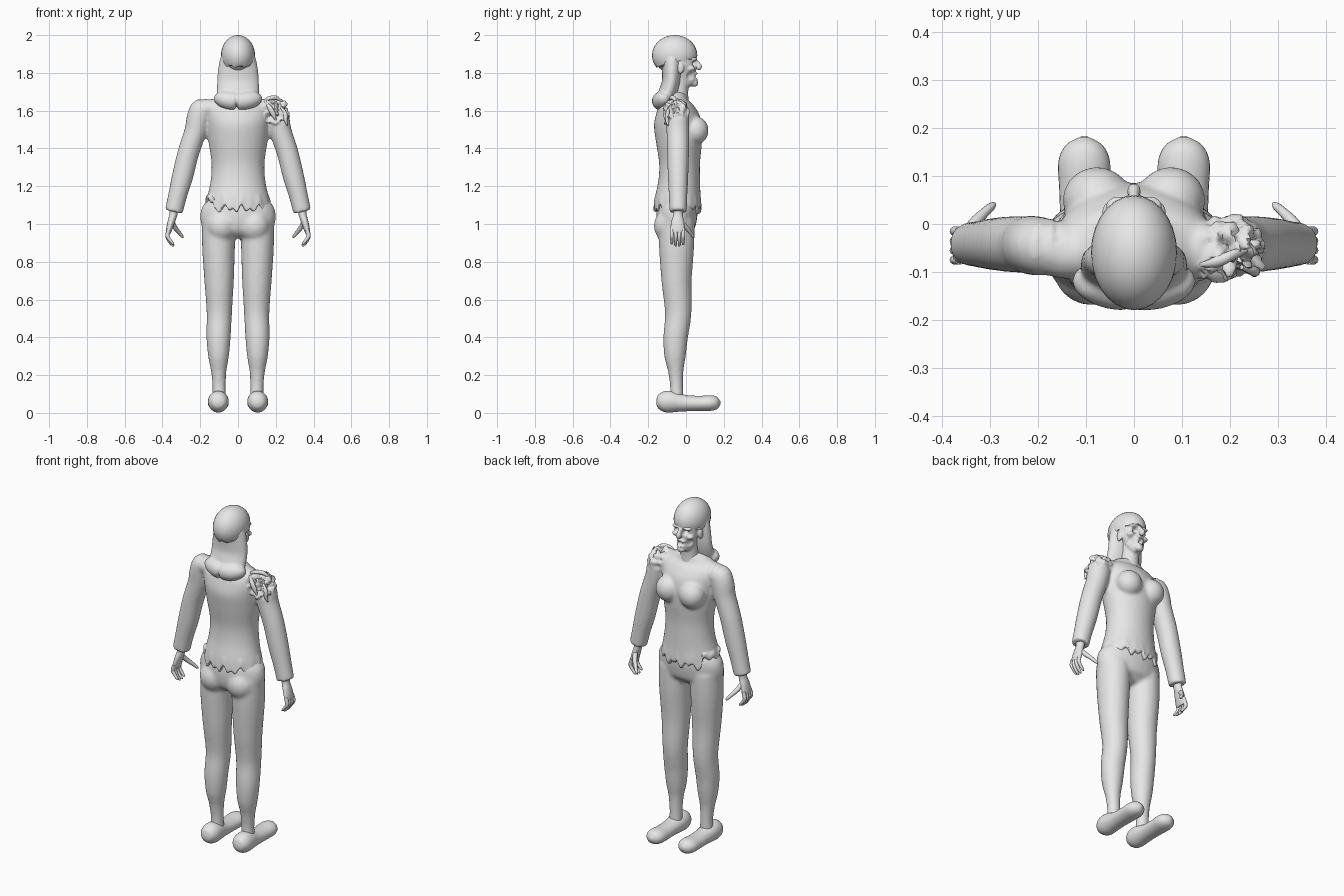
import bpy, bmesh, math
from mathutils import Vector, Matrix, noise

grey = bpy.data.materials.new("plain_grey")
grey.diffuse_color = (0.8, 0.8, 0.8, 1)


def spline(a, b, c, d, t):
    return [0.5 * (2*q + (r-p)*t + (2*p-5*q+4*r-s)*t*t + (3*q-p-3*r+s)*t**3)
            for p, q, r, s in zip(a, b, c, d)]


def loft(bm, rows, sides=28, steps=4):
    """Smooth tube through rows of (x, y, z, radius_a, radius_b)."""
    n, path = len(rows), []
    for i in range(n - 1):
        a, d = rows[max(i-1, 0)], rows[min(i+2, n-1)]
        path += [spline(a, rows[i], rows[i+1], d, k/steps) for k in range(steps)]
    path.append(list(rows[-1]))
    rings = []
    for i, (x, y, z, ra, rb) in enumerate(path):
        t = Vector(path[min(i+1, len(path)-1)][:3]) - Vector(path[max(i-1, 0)][:3])
        t.normalize()
        v = t.cross(Vector((1, 0, 0))).normalized()
        u = v.cross(t)
        ra, rb = max(ra, 0.002), max(rb, 0.002)
        ring = []
        for k in range(sides):
            an = 2 * math.pi * k / sides
            ring.append(bm.verts.new(Vector((x, y, z)) + u*ra*math.cos(an) + v*rb*math.sin(an)))
        rings.append(ring)
    for r, q in zip(rings, rings[1:]):
        for k in range(sides):
            j = (k + 1) % sides
            bm.faces.new((r[k], r[j], q[j], q[k]))
    bm.faces.new(rings[0][::-1])
    bm.faces.new(rings[-1])


def blob(bm, pos, size):
    m = Matrix.Translation(pos) @ Matrix.Diagonal((*size, 1))
    return bmesh.ops.create_uvsphere(bm, u_segments=28, v_segments=18, radius=1, matrix=m)


def flip(rows, s):
    return [(s*r[0], *r[1:]) for r in rows]


def finish(bm, name, voxel=0, smooth=4, sculpt=None, angle=50):
    """Make the object; optionally fuse its pieces and sculpt the result."""
    bmesh.ops.recalc_face_normals(bm, faces=bm.faces)
    me = bpy.data.meshes.new(name)
    bm.to_mesh(me)
    bm.free()
    ob = bpy.data.objects.new(name, me)
    bpy.context.collection.objects.link(ob)
    if voxel:
        rm = ob.modifiers.new("fuse", 'REMESH')
        rm.mode, rm.voxel_size = 'VOXEL', voxel
        sm = ob.modifiers.new("soften", 'SMOOTH')
        sm.factor, sm.iterations = 0.5, smooth
        dg = bpy.context.evaluated_depsgraph_get()
        ob.data = bpy.data.meshes.new_from_object(ob.evaluated_get(dg))
        ob.modifiers.clear()
    if sculpt:
        for v in ob.data.vertices:
            v.co = sculpt(v.co.copy())
    ob.data.materials.clear()
    ob.data.materials.append(grey)
    bpy.ops.object.select_all(action='DESELECT')
    ob.select_set(True)
    bpy.context.view_layer.objects.active = ob
    bpy.ops.object.shade_smooth_by_angle(angle=math.radians(angle))
    return ob


# Trousers: hips, buttocks and both legs
bm = bmesh.new()
loft(bm, [(0, -.045, .93, .1, .05), (0, -.05, .97, .18, .095), (0, -.05, 1.03, .2, .108),
          (0, -.045, 1.09, .19, .108), (0, -.045, 1.14, .15, .1)])
leg = [(.1, -.05, 1.02, .09, .095), (.103, -.05, .88, .087, .093), (.1, -.05, .7, .078, .08),
       (.099, -.041, .53, .067, .07), (.103, -.055, .4, .064, .065), (.103, -.058, .3, .055, .057),
       (.102, -.054, .22, .041, .041), (.1, -.05, .14, .035, .035), (.1, -.05, .06, .037, .037)]
for s in (-1, 1):
    loft(bm, flip(leg, s))
    blob(bm, (s*.088, -.095, .99), (.08, .075, .085))
finish(bm, "trousers", .011)

# Rounded shoes
foot = [(.104, -.157, .058, .01, .01), (.104, -.148, .058, .034, .034), (.104, -.12, .059, .051, .053),
        (.104, -.08, .059, .055, .057), (.104, -.01, .052, .05, .044), (.104, .07, .05, .052, .04),
        (.104, .13, .052, .054, .041), (.104, .165, .053, .038, .032), (.104, .182, .054, .008, .008)]
for s, side in ((-1, "left"), (1, "right")):
    bm = bmesh.new()
    loft(bm, flip(foot, s))
    finish(bm, side + "_shoe")

# Torn shirt: torso, bust and sleeves fused together
bm = bmesh.new()
loft(bm, [(0, -.045, 1.065, .176, .127), (0, -.043, 1.13, .166, .122), (0, -.036, 1.22, .146, .111),
          (0, -.034, 1.32, .14, .108), (0, -.037, 1.44, .157, .122), (0, -.045, 1.54, .168, .125),
          (0, -.054, 1.61, .17, .1), (0, -.057, 1.655, .13, .072), (0, -.05, 1.7, .065, .055)], 40)
arm = [(.13, -.05, 1.6, .05, .055), (.185, -.048, 1.605, .064, .06), (.208, -.045, 1.56, .064, .062),
       (.225, -.043, 1.49, .059, .06), (.262, -.042, 1.38, .057, .058), (.294, -.042, 1.25, .056, .054),
       (.32, -.042, 1.15, .05, .049), (.34, -.042, 1.065, .048, .046)]
for s in (-1, 1):
    loft(bm, flip(arm, s))
    blob(bm, (s*.077, .05, 1.495), (.072, .069, .075))
    blob(bm, (s*.13, -.06, 1.612), (.1, .055, .05))
tear = Vector((.2, -.065, 1.6))


def tatter(p):
    # ragged hem, higher at the sides
    if p.z < 1.16 and abs(p.x) < .24:
        a = math.atan2(p.x, p.y + .045)
        rag = .012*math.sin(9*a) + .012*math.sin(17*a + 1) + (.035 if p.x < -.13 else 0)
        p.z += (rag + .012) * min(1, (1.16 - p.z) / .07)
    # ripped shoulder
    d = (p - tear).length
    if d < .09:
        n = noise.noise(p * 38) + .5*noise.noise(p * 80)
        p += (p - Vector((.19, -.045, 1.58))).normalized() * n * .035 * min(1, (.09 - d) / .03)
    return p


finish(bm, "shirt", .009, 4, tatter, 60)

# Loose strips of cloth around the rip
bm = bmesh.new()
loft(bm, [(.14, -.09, 1.65, .004, .004), (.165, -.108, 1.62, .012, .012), (.185, -.112, 1.585, .014, .01),
          (.2, -.108, 1.55, .004, .004)], 10)
loft(bm, [(.14, -.085, 1.655, .005, .005), (.17, -.08, 1.667, .012, .01), (.205, -.065, 1.667, .01, .012),
          (.235, -.055, 1.648, .004, .004)], 10)
loft(bm, [(.225, -.09, 1.62, .005, .005), (.25, -.098, 1.585, .011, .01), (.252, -.1, 1.55, .01, .01),
          (.262, -.095, 1.52, .003, .003)], 10)
finish(bm, "torn_cloth_strips")

# Hands with curled fingers and a thumb
palm = [(.34, -.042, 1.09, .024, .028), (.342, -.042, 1.05, .021, .025), (.354, -.044, 1.01, .019, .034),
        (.366, -.045, .965, .015, .038), (.367, -.045, .945, .008, .03)]
for s, side in ((-1, "left"), (1, "right")):
    bm = bmesh.new()
    loft(bm, flip(palm, s), 16)
    for i in range(4):
        y = -.075 + i*.02
        drop = (.01, 0, 0, .008)[i]
        loft(bm, flip([(.364, y, .975, .01, .01), (.374, y, .94, .011, .01), (.364, y, .91+drop, .009, .009),
                       (.346, y, .888+drop, .007, .007), (.338, y, .882+drop, .002, .002)], s), 10, 3)
    loft(bm, flip([(.35, -.03, 1.02, .012, .012), (.336, -.002, .985, .013, .013),
                   (.312, .024, .955, .01, .01), (.296, .038, .935, .008, .008),
                   (.29, .043, .928, .002, .002)], s), 10, 3)
    finish(bm, side + "_hand")

# Gaunt head: skull, jaw, nose, brow, cheeks, lips and neck
bm = bmesh.new()
blob(bm, (0, -.058, 1.893), (.084, .113, .1))
loft(bm, [(0, -.04, 1.62, .062, .056), (0, -.038, 1.7, .05, .05), (0, -.035, 1.82, .052, .055)])
loft(bm, [(0, .022, 1.727, .018, .022), (0, .016, 1.742, .036, .04), (0, .002, 1.78, .053, .05),
          (0, -.008, 1.83, .068, .06), (0, -.02, 1.89, .075, .07)])
loft(bm, [(0, .045, 1.872, .01, .01), (0, .06, 1.85, .011, .014), (0, .068, 1.832, .015, .018),
          (0, .06, 1.82, .012, .012)], 14)
blob(bm, (0, .045, 1.745), (.024, .02, .019))
blob(bm, (0, .05, 1.766), (.024, .014, .007))
blob(bm, (0, .05, 1.795), (.026, .014, .009))
for s in (-1, 1):
    blob(bm, (s*.03, .038, 1.872), (.03, .02, .011))
    blob(bm, (s*.046, .026, 1.822), (.021, .022, .014))
    blob(bm, (s*.076, -.03, 1.825), (.01, .02, .03))
pits = [((.03, .05, 1.85), .02, .022), ((-.03, .05, 1.85), .02, .022), ((0, .065, 1.781), .018, .02),
        ((.05, .03, 1.785), .026, .014), ((-.05, .03, 1.785), .026, .014)]


def hollow(p):
    # sunken eyes, mouth and cheeks
    push = Vector()
    for c, r, depth in pits:
        d = (p - Vector(c)).length / r
        if d < 1:
            push += Vector((-math.copysign(.4, c[0]) if c[0] else 0, -1, 0)) * depth * (1 - d*d)
    return p + push


finish(bm, "head", .0055, 3, hollow, 60)

# Hair cap over the skull, cut along a slanted edge with a wavy fringe
bm = bmesh.new()
blob(bm, (0, -.06, 1.893), (.09, .12, .107))
cut = bmesh.ops.bisect_plane(bm, geom=bm.verts[:] + bm.edges[:] + bm.faces[:], plane_co=(0, .06, 1.88),
                             plane_no=(0, .22, -1), clear_outer=True)
rim = [e for e in cut['geom_cut'] if isinstance(e, bmesh.types.BMVert)]
bmesh.ops.contextual_create(bm, geom=[e for e in cut['geom_cut'] if isinstance(e, bmesh.types.BMEdge)])
for v in rim:
    v.co.z += .007 * math.sin(11 * math.atan2(v.co.x, v.co.y + .06))
finish(bm, "hair_cap")

# Long hair down the back ending in a thick roll
bm = bmesh.new()
loft(bm, [(0, -.065, 1.96, .055, .06), (0, -.075, 1.9, .086, .06), (0, -.074, 1.83, .104, .054),
          (0, -.078, 1.75, .111, .05), (0, -.1, 1.68, .11, .05), (0, -.115, 1.64, .095, .04)], 32)
loft(bm, [(-.112, -.105, 1.685, .01, .01), (-.1, -.115, 1.67, .036, .036), (-.055, -.128, 1.655, .048, .048),
          (0, -.131, 1.65, .049, .05), (.055, -.128, 1.6551, .048, .048), (.1, -.115, 1.67, .036, .036),
          (.112, -.105, 1.685, .01, .01)], 24)
finish(bm, "long_hair", .008, 3)
